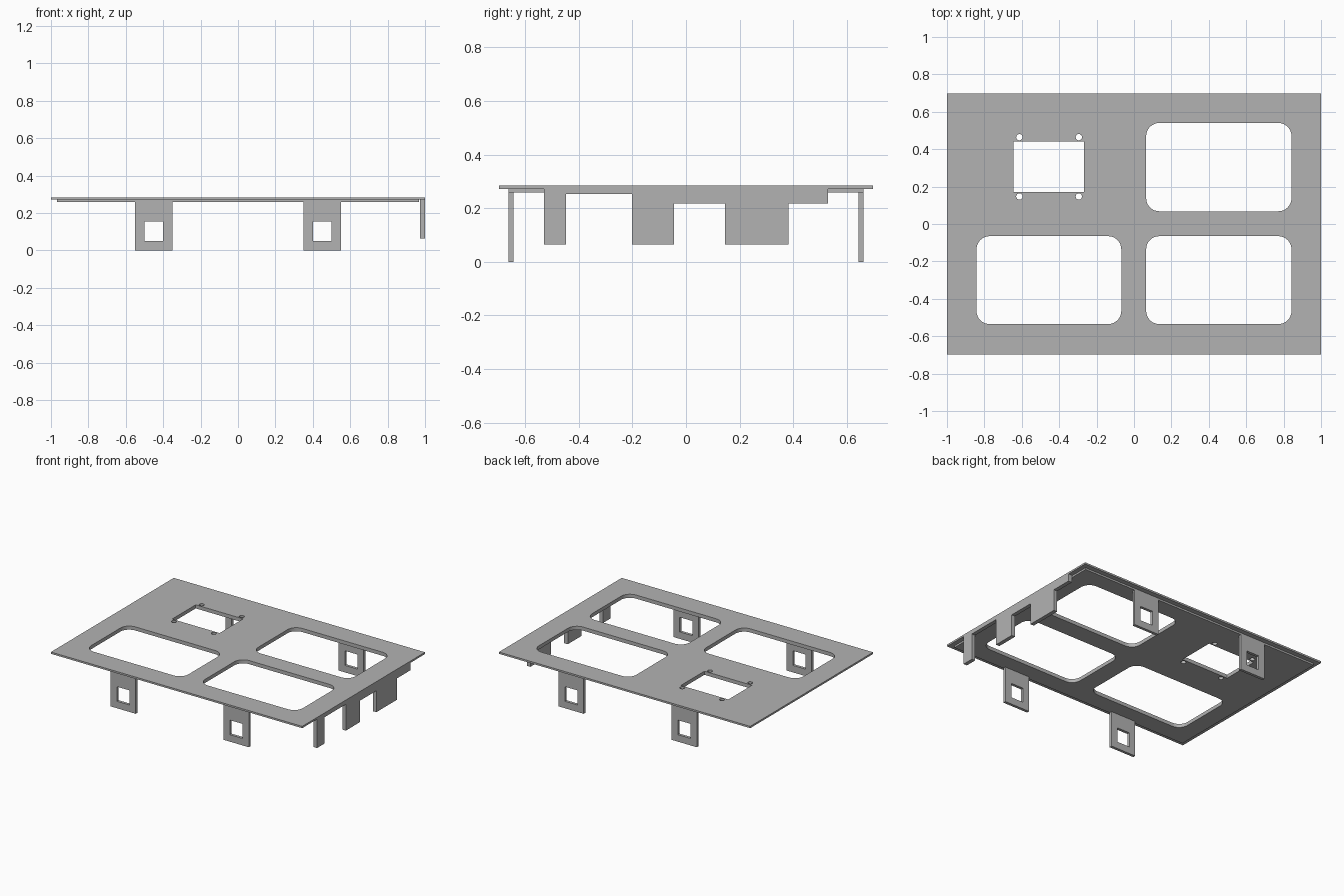
import bpy
import math
from mathutils import Matrix

old = bpy.data.objects.get("Cube")
if old:
    bpy.data.objects.remove(old, do_unlink=True)

grey = bpy.data.materials.new("matte grey")
grey.use_nodes = True
grey.diffuse_color = (0.45, 0.45, 0.45, 1)
grey.node_tree.nodes["Principled BSDF"].inputs["Base Color"].default_value = (0.45, 0.45, 0.45, 1)

# Columns are the directions of the outline's u, v and its thickness
FLAT = Matrix.Identity(3)
FACING_FRONT = Matrix(((1, 0, 0), (0, 0, -1), (0, 1, 0)))
FACING_SIDE = Matrix(((0, 0, 1), (1, 0, 0), (0, 1, 0)))


def rectangle(u0, u1, v0, v1):
    return [(u0, v0), (u1, v0), (u1, v1), (u0, v1)]


def arc(cu, cv, radius, start, sweep, steps):
    return [(cu + radius * math.cos(start + sweep * i / steps),
             cv + radius * math.sin(start + sweep * i / steps)) for i in range(steps + 1)]


def rounded(u0, u1, v0, v1, r):
    corners = [(u1 - r, v1 - r), (u0 + r, v1 - r), (u0 + r, v0 + r), (u1 - r, v0 + r)]
    points = []
    for i, (u, v) in enumerate(corners):
        points += arc(u, v, r, i * math.pi / 2, math.pi / 2, 8)
    return points


def sheet(name, loops, thickness, orientation, centre):
    """Extrude a filled outline with holes into a flat sheet."""
    curve = bpy.data.curves.new(name, "CURVE")
    curve.dimensions = "2D"
    curve.fill_mode = "BOTH"
    curve.extrude = thickness / 2
    for loop in loops:
        spline = curve.splines.new("POLY")
        spline.points.add(len(loop) - 1)
        for point, (u, v) in zip(spline.points, loop):
            point.co = (u, v, 0, 1)
        spline.use_cyclic_u = True
    obj = bpy.data.objects.new(name, curve)
    bpy.context.collection.objects.link(obj)
    bpy.ops.object.select_all(action="DESELECT")
    obj.select_set(True)
    bpy.context.view_layer.objects.active = obj
    bpy.ops.object.convert(target="MESH")
    obj = bpy.context.object
    obj.data.transform(Matrix.Translation(centre) @ orientation.to_4x4())
    obj.data.materials.clear()
    obj.data.materials.append(grey)
    bpy.ops.object.shade_smooth_by_angle(angle=math.radians(30))
    return obj


# Openings shared by both layers of the top
openings = [rounded(0.065, 0.842, 0.068, 0.54, 0.07),
            rounded(0.065, 0.842, -0.535, -0.065, 0.07),
            rounded(-0.842, -0.068, -0.535, -0.065, 0.07),
            rectangle(-0.645, -0.267, 0.172, 0.44)]
for x in (-0.613, -0.295):
    for y in (0.147, 0.464):
        openings.append(arc(x, y, 0.017, 0, math.tau * 15 / 16, 15))

sheet("top_plate", [rectangle(-1, 1, -0.698, 0.698)] + openings, 0.013, FLAT, (0, 0, 0.2775))
sheet("under_plate", [rectangle(-0.967, 0.967, -0.663, 0.663)] + openings, 0.013, FLAT,
      (0, 0, 0.2645))

# Four legs with square windows
for side, x in (("right", -0.45), ("left", 0.45)):
    for end, y in (("front", -0.653), ("back", 0.653)):
        sheet(f"{end}_{side}_leg",
              [rectangle(-0.1, 0.1, 0, 0.26), rectangle(-0.05, 0.05, 0.05, 0.155)],
              0.02, FACING_FRONT, (x, y, 0))

# Stepped skirt with three tabs along the left edge
low, mid, high, top = 0.064, 0.218, 0.253, 0.284
skirt = [(-0.53, top), (-0.53, low), (-0.447, low), (-0.447, high), (-0.202, high),
         (-0.202, low), (-0.044, low), (-0.044, mid), (0.145, mid), (0.145, low),
         (0.382, low), (0.382, mid), (0.53, mid), (0.53, top)]
sheet("left_skirt", [skirt], 0.028, FACING_SIDE, (0.986, 0, 0))
